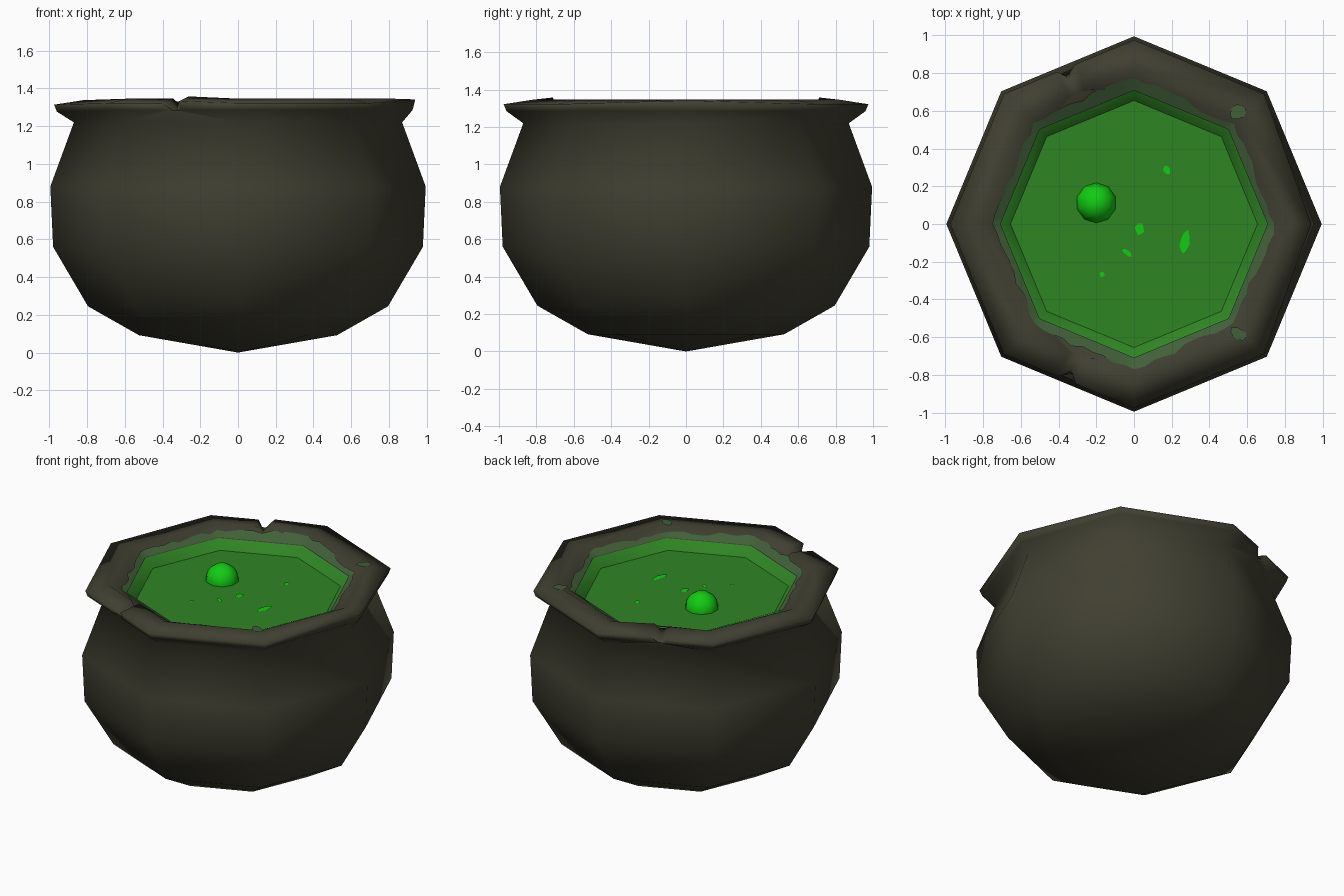
import bpy, bmesh, math, random
from mathutils import Vector

if "Cube" in bpy.data.objects:
    bpy.data.objects.remove(bpy.data.objects["Cube"])

random.seed(4)


def material(name, rgb):
    m = bpy.data.materials.new(name)
    m.diffuse_color = (*rgb, 1)
    m.use_nodes = True
    m.node_tree.nodes["Principled BSDF"].inputs["Base Color"].default_value = m.diffuse_color
    return m


IRON = material("dark iron", (0.052, 0.050, 0.031))
GREEN = material("green brew", (0.028, 0.235, 0.017))
STAIN = material("murky stain", (0.052, 0.115, 0.040))
BRIGHT = material("bright green", (0.006, 0.60, 0.006))


def finish(name, bm, mats, angle=None):
    bmesh.ops.recalc_face_normals(bm, faces=bm.faces)
    me = bpy.data.meshes.new(name)
    bm.to_mesh(me)
    bm.free()
    ob = bpy.data.objects.new(name, me)
    bpy.context.collection.objects.link(ob)
    for m in mats:
        me.materials.append(m)
    if angle:
        bpy.ops.object.select_all(action='DESELECT')
        ob.select_set(True)
        bpy.context.view_layer.objects.active = ob
        bpy.ops.object.shade_smooth_by_angle(angle=math.radians(angle))
    return ob


def octagon(r, z, s):
    """Point on an octagon outline; s counts corners, fractions lie along a side."""
    i, t = int(s), s - int(s)
    a, b = (Vector((r * math.cos(k * math.pi / 4), r * math.sin(k * math.pi / 4), z))
            for k in (i, i + 1))
    return a.lerp(b, t)


def plate(name, outline, mat):
    bm = bmesh.new()
    bm.faces.new([bm.verts.new(p) for p in outline])
    ob = finish(name, bm, [mat])
    if ob.data.polygons[0].normal.z < 0:
        ob.data.flip_normals()


def blot(name, x, y, z, rx, ry, turn, mat):
    pts = []
    for k in range(9):
        a = k * math.tau / 9
        w = random.uniform(0.8, 1.15)
        u, v = rx * w * math.cos(a), ry * w * math.sin(a)
        pts.append((x + u * math.cos(turn) - v * math.sin(turn),
                    y + u * math.sin(turn) + v * math.cos(turn), z))
    plate(name, pts, mat)


# Pot: octagonal rings from the base up, over the rim and down inside
# (radius, height, rim part, notch inset, notch drop)
PROFILE = [
    (0.525, 0.092, False, 0, 0), (0.795, 0.245, False, 0, 0),
    (0.98, 0.56, False, 0, 0), (0.995, 0.88, False, 0, 0),
    (0.87, 1.22, False, 0, 0),
    (0.96, 1.285, True, 0.02, 0.0), (0.975, 1.322, True, 0.07, 0.055),
    (0.82, 1.346, True, 0.0, 0.04),
    (0.71, 1.285, False, 0, 0), (0.65, 1.22, False, 0, 0)]
# Corner parameter -> notch role (1 is the bottom, 2 is the raised lip)
NOTCHES = {2.45: 2, 2.52: 1, 2.59: 0, 5.41: 0, 5.48: 1, 5.55: 2}

bm = bmesh.new()
rings = []
for r, z, rim, inset, drop in PROFILE:
    keys = sorted(list(range(8)) + (list(NOTCHES) if rim else []))
    ring = []
    for s in keys:
        p = octagon(r, z, s)
        role = NOTCHES.get(s)
        if role == 1:
            p.x *= 1 - inset
            p.y *= 1 - inset
            p.z -= drop
        elif role == 2 and drop:
            p.z += 0.012
        if rim and s == 4:        # left corner sags
            p.z -= 0.008
        if rim and s == 0 and r > 0.9:    # right corner is pushed up and in
            p.x -= 0.035
            p.z += 0.02 if drop else 0
        ring.append((s, bm.verts.new(p)))
    rings.append(ring)

for j, (low, high) in enumerate(zip(rings, rings[1:])):
    if len(low) == len(high):
        for i in range(len(low)):
            k = (i + 1) % len(low)
            f = bm.faces.new((low[i][1], low[k][1], high[k][1], high[i][1]))
            f.material_index = 1 if j == len(rings) - 2 else 0
    else:                         # plain ring meets the notched rim
        for i in range(8):
            def side(ring):
                pts = [v for s, v in ring if i <= s <= i + 1]
                return pts + ([ring[0][1]] if i == 7 else [])
            bm.faces.new(side(low) + side(high)[::-1])
tip = bm.verts.new((0, 0, 0))
for i in range(8):
    bm.faces.new((tip, rings[0][(i + 1) % 8][1], rings[0][i][1]))
bmesh.ops.triangulate(bm, faces=[f for f in bm.faces if len(f.verts) > 4])
finish("pot", bm, [IRON, GREEN], 110)

# Liquid surface
plate("liquid", [octagon(0.655, 1.225, k) for k in range(8)], GREEN)

# Ragged stain above the liquid, laid on the sloping inner wall
bm = bmesh.new()
STEPS = 10
inner, outer = [], []
for n in range(8 * STEPS):
    s = n / STEPS
    r = 0.75 + random.uniform(-0.015, 0.015)
    r += 0.03 * max(0, math.cos((s - 2.2) * 1.6)) * (1 < s < 3.2)
    r += 0.025 * max(0, math.cos((s - 5.8) * 1.6)) * (5 < s < 6.8)
    inner.append(bm.verts.new(octagon(0.708, 1.291, s)))
    outer.append(bm.verts.new(octagon(r, 1.285 + (r - 0.71) * 0.555 + 0.007, s)))
for n in range(8 * STEPS):
    k = (n + 1) % (8 * STEPS)
    bm.faces.new((inner[n], outer[n], outer[k], inner[k]))
finish("wall_stain", bm, [STAIN], 60)

# Splashes on the rim
blot("rim_splash_back", 0.555, 0.595, 1.350, 0.05, 0.035, 0.5, STAIN)
blot("rim_splash_front", 0.555, -0.585, 1.350, 0.05, 0.035, -0.5, STAIN)

# Bubble rising from the liquid
bm = bmesh.new()
bmesh.ops.create_uvsphere(bm, u_segments=10, v_segments=8, radius=0.107)
bmesh.ops.bisect_plane(bm, geom=bm.verts[:] + bm.edges[:] + bm.faces[:],
                       plane_co=(0, 0, -0.005), plane_no=(0, 0, -1), clear_outer=True)
bmesh.ops.translate(bm, verts=bm.verts, vec=(-0.2, 0.112, 1.228))
finish("bubble", bm, [BRIGHT], 60)

# Bright flecks floating on the liquid
for n, (x, y, rx, ry, turn) in enumerate([
        (0.175, 0.285, 0.017, 0.030, 0.5), (0.03, -0.025, 0.025, 0.034, 0.2),
        (0.268, -0.10, 0.026, 0.062, -0.2), (-0.04, -0.15, 0.030, 0.014, -0.7),
        (-0.168, -0.267, 0.014, 0.013, 0)]):
    blot(f"fleck_{n + 1}", x, y, 1.230, rx, ry, turn, BRIGHT)
